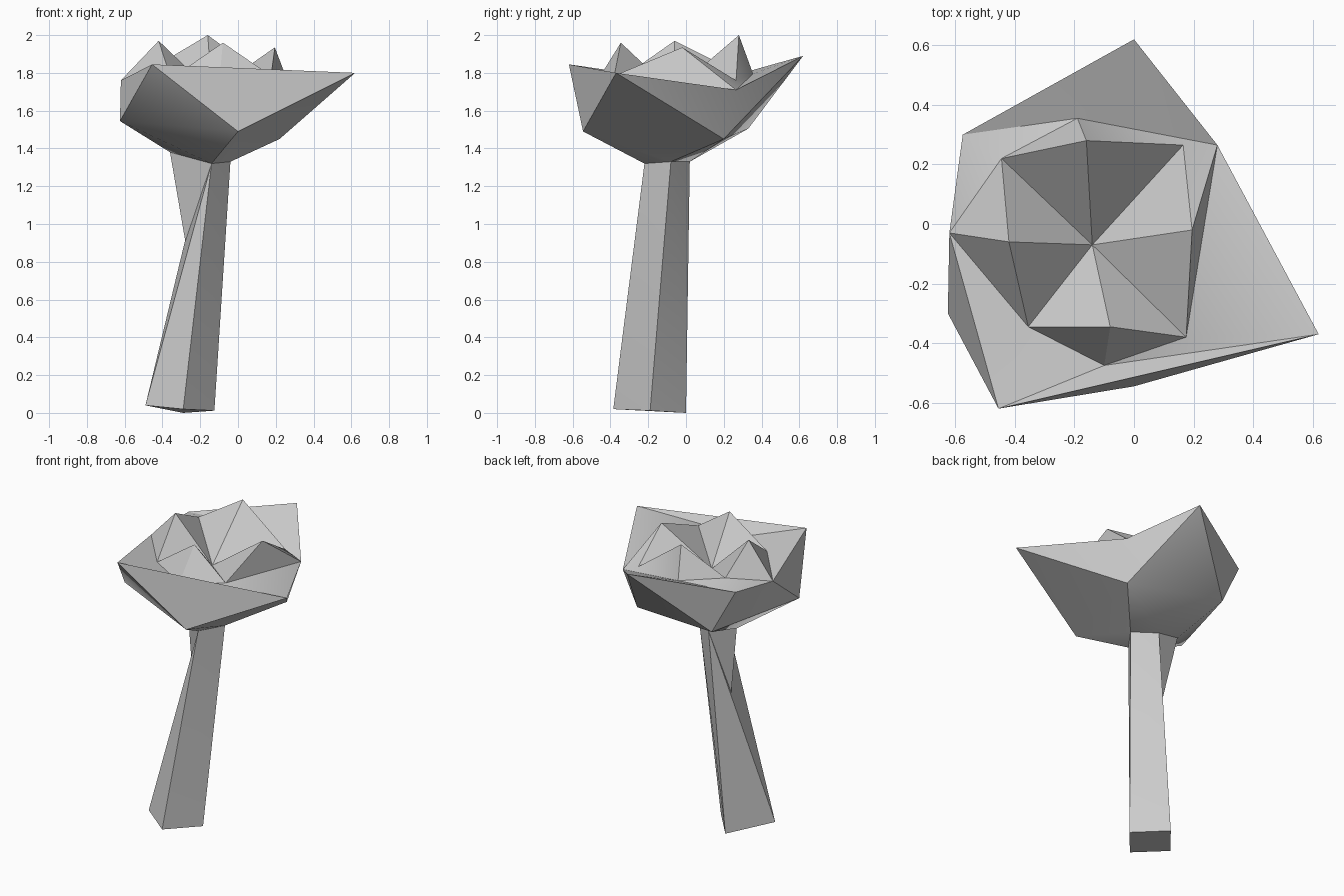
import bpy
import bmesh

default_cube = bpy.data.objects.get("Cube")
if default_cube:
    bpy.data.objects.remove(default_cube, do_unlink=True)

# One plain stone-like colour for everything
stone = bpy.data.materials.new("light_grey")
stone.use_nodes = True
stone.diffuse_color = (0.6, 0.6, 0.6, 1)
stone.node_tree.nodes["Principled BSDF"].inputs["Base Color"].default_value = stone.diffuse_color


def ring(bm, points):
    """Add the corners of one facet ring."""
    return [bm.verts.new(point) for point in points]


def weave(bm, first, second, steps, first_key):
    """Join two closed rings with triangles, stepping along one ring at a time."""
    i = j = 0
    for step in steps:
        a, b = first[i % len(first)], second[j % len(second)]
        if step == first_key:
            i += 1
            bm.faces.new((a, first[i % len(first)], b))
        else:
            j += 1
            bm.faces.new((a, second[j % len(second)], b))


def finish(bm, name, fix_normals=True):
    """Turn the facets into an object with its material and shading."""
    if fix_normals:
        bmesh.ops.recalc_face_normals(bm, faces=bm.faces[:])
    mesh = bpy.data.meshes.new(name)
    bm.to_mesh(mesh)
    bm.free()
    mesh.materials.append(stone)
    obj = bpy.data.objects.new(name, mesh)
    bpy.context.collection.objects.link(obj)
    bpy.ops.object.select_all(action="DESELECT")
    obj.select_set(True)
    bpy.context.view_layer.objects.active = obj
    bpy.ops.object.shade_smooth_by_angle()
    return obj


# Corners shared by the underside of the flower head and the top of the stem
neck_tip = (-0.36, -0.02, 1.38)
neck = [(-0.14, -0.22, 1.32), (-0.04, -0.08, 1.33), (-0.18, 0.02, 1.33)]

# Flower head: inner petals rise and fall around a sunken heart
head = bmesh.new()
heart = head.verts.new((-0.14, -0.07, 1.7))
petals = ring(head, [
    (-0.42, -0.06, 1.97), (-0.355, -0.345, 1.77),
    (-0.08, -0.345, 1.96), (0.175, -0.38, 1.785),
    (0.195, -0.02, 1.935), (0.165, 0.265, 1.76),
    (-0.16, 0.28, 2.0), (-0.445, 0.22, 1.83),
])
for k, petal in enumerate(petals):
    head.faces.new((heart, petal, petals[(k + 1) % len(petals)]))

# Folds tucked outside the front and back petal tips
fold_front, fold_back = ring(head, [(-0.1, -0.475, 1.75), (-0.19, 0.355, 1.795)])
crease = list(petals)
for tip, fold in ((2, fold_front), (6, fold_back)):
    head.faces.new((petals[tip - 1], fold, petals[tip]))
    head.faces.new((petals[tip], fold, petals[tip + 1]))
    crease[tip] = fold

# Outer bowl: flared rim, wide belt, then the narrow base
rim = ring(head, [
    (-0.62, -0.03, 1.76), (-0.455, -0.62, 1.845), (0.62, -0.37, 1.8),
    (0.28, 0.265, 1.71), (0, 0.62, 1.89), (-0.575, 0.3, 1.8),
])
belt = ring(head, [
    (-0.625, -0.3, 1.545), (0, -0.545, 1.49),
    (0.22, 0.2, 1.45), (-0.42, 0.33, 1.505),
])
base = ring(head, [neck_tip] + neck)
weave(head, crease, rim, "ioioioiiiooioi", "i")
weave(head, rim, belt, "ululuuluul", "u")
weave(head, belt, base, "lulululu", "u")
head.faces.new(base)
finish(head, "flower_head")

# Stem: three corners at the neck twist down to four at the foot
foot_points = [(-0.29, -0.385, 0.02), (-0.125, -0.19, 0.012),
               (-0.29, 0, 0), (-0.49, -0.24, 0.04)]
stem = bmesh.new()
neck_ring = ring(stem, neck)
foot = ring(stem, foot_points)
weave(stem, neck_ring, foot, "lululul", "u")
stem.faces.new(foot)
stem.faces.new(neck_ring)
finish(stem, "stem")

# Fin running from the neck tip down into the stem
fin = bmesh.new()
tip, front, back, root = ring(fin, [neck_tip, neck[0], neck[2], foot_points[1]])
fin.faces.new((front, tip, root))
fin.faces.new((tip, back, root))
finish(fin, "stem_fin", fix_normals=False)
